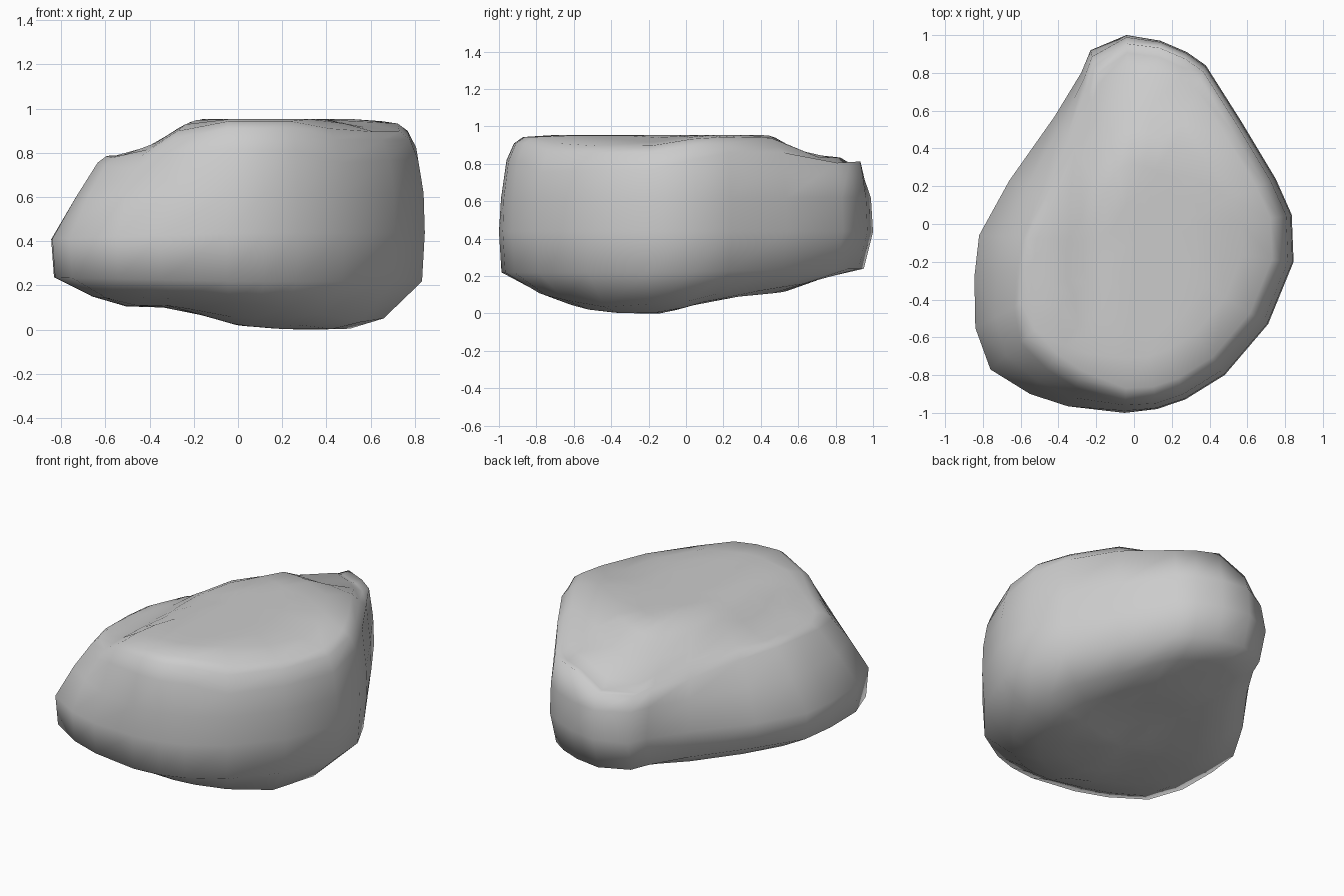
import bpy, bmesh
from mathutils import Vector

if "Cube" in bpy.data.objects:
    bpy.data.objects.remove(bpy.data.objects["Cube"])

# Plan outline of the boulder at its widest, counter-clockwise
OUTLINE = [(.835, .05), (.75, .24), (.57, .54), (.38, .84), (.28, .91), (.14, .97),
           (-.04, 1), (-.23, .92), (-.28, .80), (-.42, .57), (-.66, .23), (-.82, -.06),
           (-.845, -.28), (-.84, -.55), (-.76, -.77), (-.55, -.9), (-.35, -.965),
           (-.05, -1), (.12, -.98), (.27, -.93), (.48, -.8), (.71, -.53), (.845, -.2)]
CENTRE = Vector((0, -.1))


def step(a, b, t):
    t = max(0, min(1, (t - a) / (b - a)))
    return t * t * (3 - 2 * t)


def ramp(pts, t):
    # Straight-line interpolation through a short profile
    for (a, u), (b, v) in zip(pts, pts[1:]):
        if t <= b:
            return u + (v - u) * max(0, (t - a) / (b - a))
    return pts[-1][1]


def top(x, y):
    # Flat crown with a low shelf round the left and back, and shallow dips
    drop = max(.155 * step(-.15, -.5, x), .11 * step(.42, .68, y),
               .22 * step(.2, .62, .55 * y - .8 * x))
    dip = .05 * step(.35, .65, x) * step(.5, .1, abs(y + .35))
    corner = .08 * step(.3, .55, x) * step(-.45, -.75, y)
    return .955 - drop - max(dip, corner)


def base(x, y):
    # Underside is lowest towards the front right
    a = ramp([(-.85, .2), (-.6, .11), (-.28, .1), (0, .02), (.25, 0), (.5, .005), (.7, .04)], x)
    b = ramp([(-.95, .15), (-.78, .085), (-.45, .005), (-.12, 0), (.16, .08), (.53, .115), (.9, .21)], y)
    return max(a, b) + .3 * min(a, b)


def column(p):
    # Points of one vertical slice, from underside to crown
    d = Vector(p) - CENTRE
    left = max(0, -d.normalized().x)
    back = max(0, d.normalized().y)
    upper = .965 - .24 * left ** 1.1
    mid = 1 - .53 * (1 - upper) + .012 * (1 - left)
    rows = [(.2, 'b', 0), (.4, 'b', 0), (.6, 'b', 0), (.78, 'b', .02),
            (.985 - .03 * back, 'z', .22 + .02 * left + .02 * back),
            (1, 'z', .44 - .03 * left), (mid, 'z', .62 - .02 * left),
            (upper, 't', -.14 + .11 * max(left, back)),
            (upper - .045, 't', -.045 + .035 * left), (upper - .1, 't', -.01),
            (.68, 't', 0), (.54, 't', 0), (.38, 't', 0), (.19, 't', 0)]
    out = []
    for s, kind, v in rows:
        q = CENTRE + d * s
        z = v + {'b': base, 't': top, 'z': lambda x, y: 0}[kind](q.x, q.y)
        out.append((q.x, q.y, z))
    # Where the left rim dips inside the inner rings, space those rings evenly
    if rows[9][0] < .72:
        for k, s in ((10, .52), (11, .42), (12, .32)):
            q = CENTRE + d * s
            out[k] = (q.x, q.y, top(q.x, q.y))
    return out


# Loft the slices into a closed boulder
bm = bmesh.new()
cols = [[bm.verts.new(c) for c in column(p)] for p in OUTLINE]
low = bm.verts.new((CENTRE.x, CENTRE.y, base(*CENTRE)))
high = bm.verts.new((CENTRE.x, CENTRE.y, top(*CENTRE)))
for i, a in enumerate(cols):
    b = cols[(i + 1) % len(cols)]
    for k in range(len(a) - 1):
        bm.faces.new((a[k], b[k], b[k + 1], a[k + 1]))
    bm.faces.new((low, b[0], a[0]))
    bm.faces.new((high, a[-1], b[-1]))
bmesh.ops.recalc_face_normals(bm, faces=bm.faces)

# Stand it on the ground
floor = min(v.co.z for v in bm.verts)
for v in bm.verts:
    v.co.z -= floor
for f in bm.faces:
    f.smooth = True
mesh = bpy.data.meshes.new("boulder")
bm.to_mesh(mesh)
bm.free()
boulder = bpy.data.objects.new("boulder", mesh)
bpy.context.collection.objects.link(boulder)
